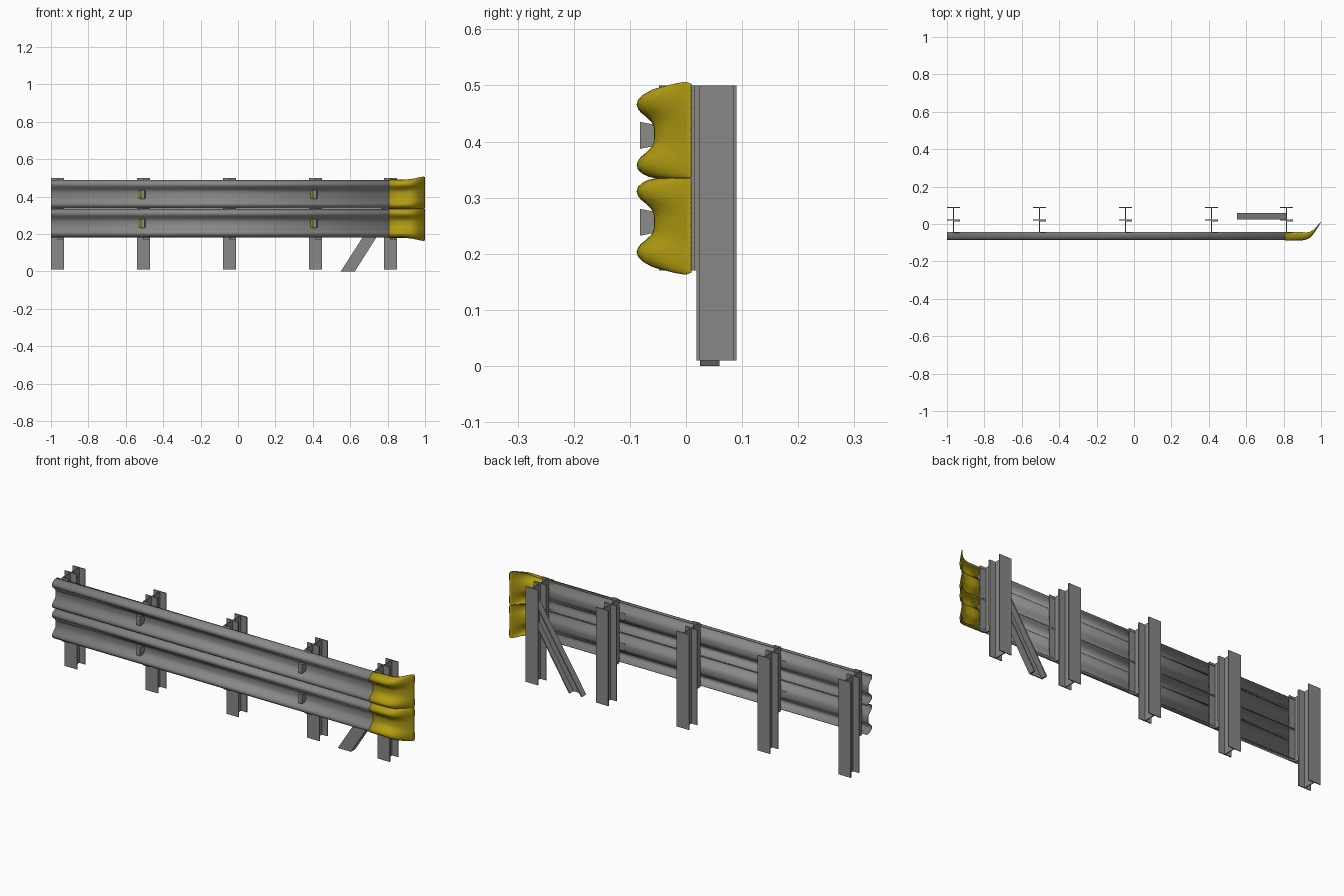
import bpy, bmesh, math
from mathutils import Vector

if "Cube" in bpy.data.objects:
    bpy.data.objects.remove(bpy.data.objects["Cube"])


def material(name, rgb):
    m = bpy.data.materials.new(name)
    m.diffuse_color = (*rgb, 1)
    m.use_nodes = True
    m.node_tree.nodes["Principled BSDF"].inputs["Base Color"].default_value = m.diffuse_color
    return m


STEEL = material("galvanised grey", (0.25, 0.25, 0.24))
YELLOW = material("safety yellow", (0.45, 0.34, 0.006))


def make_object(name, verts, faces, mats, smooth=False, thickness=0):
    me = bpy.data.meshes.new(name)
    me.from_pydata(verts, [], faces)
    bm = bmesh.new()
    bm.from_mesh(me)
    bmesh.ops.recalc_face_normals(bm, faces=bm.faces)
    bm.to_mesh(me)
    bm.free()
    ob = bpy.data.objects.new(name, me)
    bpy.context.collection.objects.link(ob)
    for m in mats:
        me.materials.append(m)
    if thickness:
        mod = ob.modifiers.new("sheet", 'SOLIDIFY')
        mod.thickness = thickness
        mod.offset = 0
    if smooth:
        bpy.context.view_layer.objects.active = ob
        ob.select_set(True)
        bpy.ops.object.shade_smooth_by_angle(angle=math.radians(50))
        ob.select_set(False)
    return ob


def prism(name, outline, low, high, mat):
    """Extrude a closed outline of points along the vector high - low."""
    n = len(outline)
    verts = [Vector(p) + Vector(low) for p in outline] + [Vector(p) + Vector(high) for p in outline]
    faces = [list(range(n)), list(range(n, 2 * n))]
    faces += [(i, (i + 1) % n, n + (i + 1) % n, n + i) for i in range(n)]
    return make_object(name, verts, faces, [mat])


def loft(name, rows, mat, thickness):
    w = len(rows[0])
    verts = [p for r in rows for p in r]
    faces = [(a * w + b, a * w + b + 1, (a + 1) * w + b + 1, (a + 1) * w + b)
             for a in range(len(rows) - 1) for b in range(w - 1)]
    return make_object(name, verts, faces, [mat], True, thickness)


# W-beam cross-section: (height from centre, y), mirrored about the valley
half = [(0.008, -0.053), (0.016, -0.0545), (0.024, -0.059), (0.032, -0.067), (0.040, -0.0765),
        (0.046, -0.081), (0.053, -0.083), (0.060, -0.081), (0.067, -0.074),
        (0.072, -0.064), (0.0745, -0.052), (0.075, -0.042)]
profile = [(-z, y) for z, y in reversed(half)] + half

# End flare: x, remaining wave depth, y of the back edge, growth on the outer side
flare = [(0.808, 1.06, -0.043, 0), (0.88, 1.06, -0.043, 0), (0.90, 1.02, -0.044, 0.001),
         (0.92, 0.90, -0.045, 0.003), (0.94, 0.73, -0.043, 0.006), (0.96, 0.50, -0.030, 0.010),
         (0.975, 0.30, -0.016, 0.014), (0.99, 0.10, 0.000, 0.017), (0.999, 0.0, 0.009, 0.014)]

for level, zc, side in (("upper", 0.412, 1), ("lower", 0.257, -1)):
    # Long rail
    loft(level + "_rail", [[(x, y, zc + z) for z, y in profile] for x in (-1, 0.83)], STEEL, 0.003)
    # Flared yellow end
    rows = []
    for x, d, yb, grow in flare:
        rows.append([(x, yb + d * (y + 0.042),
                      zc + z * 1.02 + side * grow * max(0, (side * z + 0.075) / 0.15))
                     for z, y in profile])
    loft(level + "_flared_end", rows, YELLOW, 0.003)

    # Reflectors in the valley, yellow on the face toward -x
    for i, xr in enumerate((-0.515, 0.405)):
        zr = zc - 0.001
        v = []
        for y, xa, xb, h in ((-0.052, -0.020, 0.020, 0.018), (-0.082, -0.004, 0.016, 0.024)):
            v += [(xr + xa, y, zr - h), (xr + xb, y, zr - h), (xr + xb, y, zr + h), (xr + xa, y, zr + h)]
        f = [(0, 1, 2, 3), (4, 5, 6, 7), (0, 1, 5, 4), (1, 2, 6, 5), (2, 3, 7, 6), (3, 0, 4, 7)]
        ob = make_object(f"{level}_reflector_{i + 1}", v, f, [STEEL, YELLOW])
        for p in ob.data.polygons:
            p.material_index = 1 if p.normal.x < -0.5 else 0

# Posts (I section) and spacers (channel section)
w, t = 0.035, 0.0025
post = [(-w, 0.09), (w, 0.09), (w, 0.085), (t, 0.085), (t, 0.024), (w, 0.024), (w, 0.019),
        (-w, 0.019), (-w, 0.024), (-t, 0.024), (-t, 0.085), (-w, 0.085)]
spacer = [(-t, 0.019), (w, 0.019), (w, 0.014), (t, 0.014), (t, -0.043), (w, -0.043),
          (w, -0.048), (-t, -0.048)]
for i, x in enumerate((-0.965, -0.505, -0.045, 0.415, 0.815)):
    prism(f"post_{i + 1}", [(x + a, b, 0) for a, b in post], (0, 0, 0.01), (0, 0, 0.5), STEEL)
    prism(f"spacer_{i + 1}", [(x + a, b, 0) for a, b in spacer], (0, 0, 0.17), (0, 0, 0.5), STEEL)


# Slanted brace: channel with a front web and two side flanges
def brace_strip(name, a, b, y0, y1):
    """Strip between fractions a and b across the brace width."""
    foot = lambda s: (0.55 + 0.075 * s, 0, 0)
    head = lambda s: (0.812, 0, 0.41 - 0.115 * s)
    prism(name, [foot(a), foot(b), head(b), head(a)], (0, y0, 0), (0, y1, 0), STEEL)


brace_strip("brace_web", 0, 1, 0.025, 0.030)
brace_strip("brace_upper_flange", 0, 0.08, 0.030, 0.060)
brace_strip("brace_lower_flange", 0.92, 1, 0.030, 0.060)
